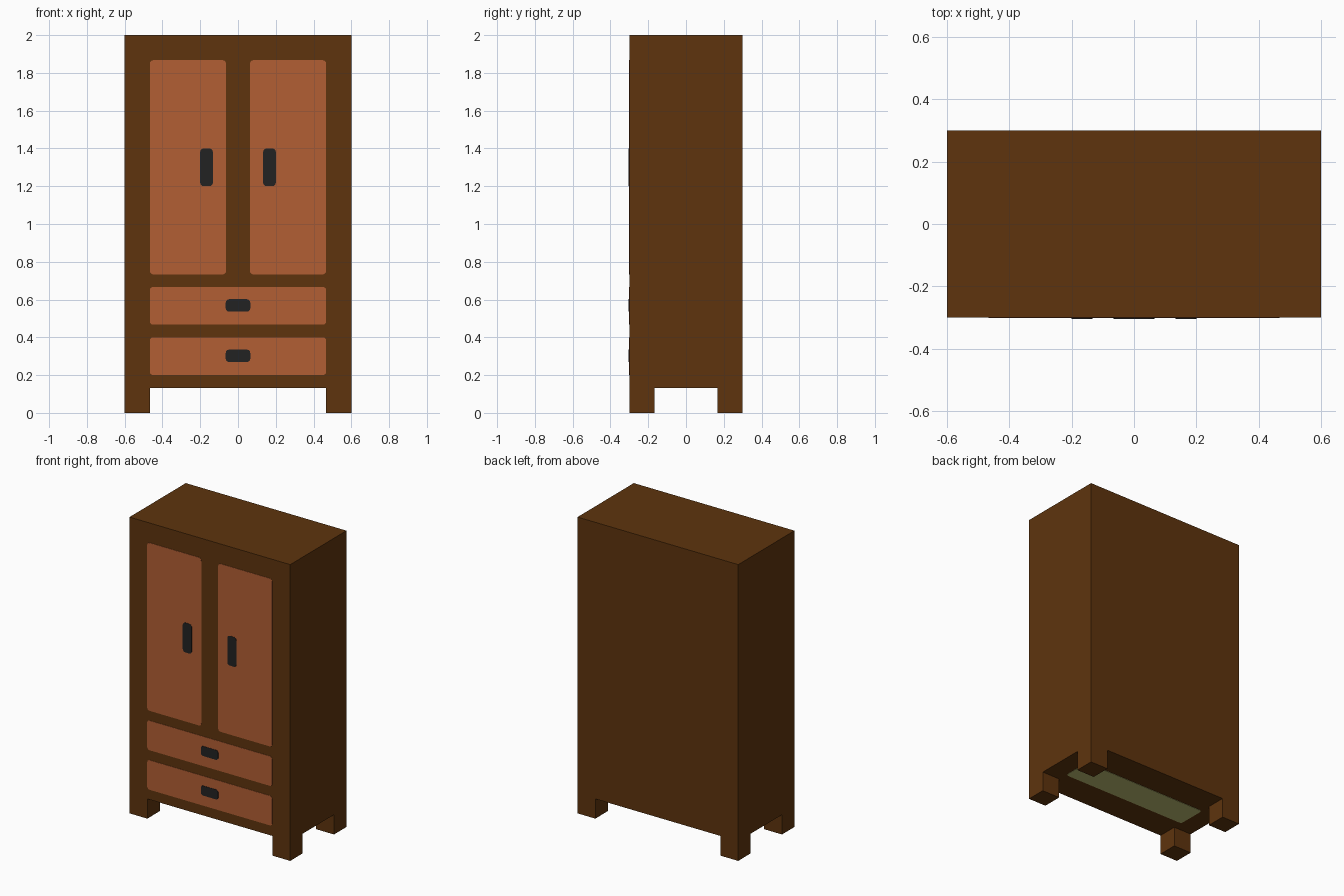
import bpy
import bmesh
import math
from mathutils import Matrix, Vector

cube = bpy.data.objects.get("Cube")
if cube:
    bpy.data.objects.remove(cube, do_unlink=True)


def material(name, rgb):
    """Flat material from 0-255 sRGB values."""
    lin = []
    for c in rgb:
        c /= 255
        lin.append(c / 12.92 if c <= 0.04045 else ((c + 0.055) / 1.055) ** 2.4)
    mat = bpy.data.materials.new(name)
    mat.use_nodes = True
    mat.diffuse_color = (*lin, 1)
    bsdf = mat.node_tree.nodes["Principled BSDF"]
    bsdf.inputs["Base Color"].default_value = (*lin, 1)
    bsdf.inputs["Roughness"].default_value = 0.9
    return mat


DARK_WOOD = material("dark wood", (94, 52, 13))
PANEL_WOOD = material("reddish panel wood", (178, 94, 52))
HANDLE = material("black handle", (34, 34, 34))
BASE = material("pale olive", (190, 190, 114))


def finish(name, bm, mat):
    mesh = bpy.data.meshes.new(name)
    bm.to_mesh(mesh)
    bm.free()
    mesh.materials.append(mat)
    obj = bpy.data.objects.new(name, mesh)
    bpy.context.collection.objects.link(obj)
    return obj


def box(name, x, y, z, mat, open_top=False):
    """Box from (min, max) ranges; open_top drops the hidden top face."""
    bm = bmesh.new()
    bmesh.ops.create_cube(bm, size=1)
    for v in bm.verts:
        v.co = Vector([r[0] + (c + 0.5) * (r[1] - r[0])
                       for c, r in zip(v.co, (x, y, z))])
    if open_top:
        bm.normal_update()
        top = [f for f in bm.faces if f.normal.z > 0.9]
        bmesh.ops.delete(bm, geom=top, context='FACES_ONLY')
    return finish(name, bm, mat)


def plate(name, u, v, matrix, mat, thick=0.002, radius=0.018):
    """Thin round-cornered plate; local z is the outward direction."""
    bm = bmesh.new()
    corners = [(u[1], v[1], -1, -1), (u[0], v[1], 1, -1),
               (u[0], v[0], 1, 1), (u[1], v[0], -1, 1)]
    ring = []
    for i, (cx, cy, sx, sy) in enumerate(corners):
        for k in range(4):
            a = math.pi / 2 * (i + k / 3)
            ring.append(bm.verts.new((cx + radius * (sx + math.cos(a)),
                                      cy + radius * (sy + math.sin(a)), 0)))
    face = bm.faces.new(ring)
    ext = bmesh.ops.extrude_face_region(bm, geom=[face])
    top = [g for g in ext["geom"] if isinstance(g, bmesh.types.BMVert)]
    bmesh.ops.translate(bm, verts=top, vec=(0, 0, thick))
    bmesh.ops.recalc_face_normals(bm, faces=bm.faces[:])
    bm.transform(matrix)
    return finish(name, bm, mat)


W, D, H = 0.6, 0.3, 2.0      # half width, half depth, height
LEG = 0.133                  # leg width, depth and height

# Cabinet carcass
box("cabinet_body", (-W, W), (-D, D), (LEG, H), DARK_WOOD)

# Four square corner legs
for sx, side in ((1, "left"), (-1, "right")):
    for sy, end in ((1, "back"), (-1, "front")):
        box(f"{end}_{side}_leg", sorted((sx * W, sx * (W - LEG))),
            sorted((sy * D, sy * (D - LEG))), (0, LEG), DARK_WOOD, True)

# Plate placements: on the front face, on the panels, and under the body
turn = Matrix.Rotation(math.pi / 2, 4, 'X')
on_front = Matrix.Translation((0, -D, 0)) @ turn
on_panel = Matrix.Translation((0, -D - 0.002, 0)) @ turn
under = Matrix.Translation((0, 0, LEG)) @ Matrix.Rotation(math.pi, 4, 'X')

# Doors with upright handles
for s, side in ((1, "left"), (-1, "right")):
    plate(f"{side}_door", sorted((s * 0.063, s * 0.467)), (0.733, 1.867),
          on_front, PANEL_WOOD)
    plate(f"{side}_door_handle", sorted((s * 0.133, s * 0.2)), (1.2, 1.4),
          on_panel, HANDLE)

# Drawers with level handles
for z, level in ((0.2, "lower"), (0.467, "upper")):
    plate(f"{level}_drawer", (-0.467, 0.467), (z, z + 0.2),
          on_front, PANEL_WOOD)
    plate(f"{level}_drawer_handle", (-0.065, 0.065), (z + 0.069, z + 0.135),
          on_panel, HANDLE)

# Pale panel under the body
plate("underside_panel", (-0.467, 0.467), (-0.1, 0.1), under, BASE)
